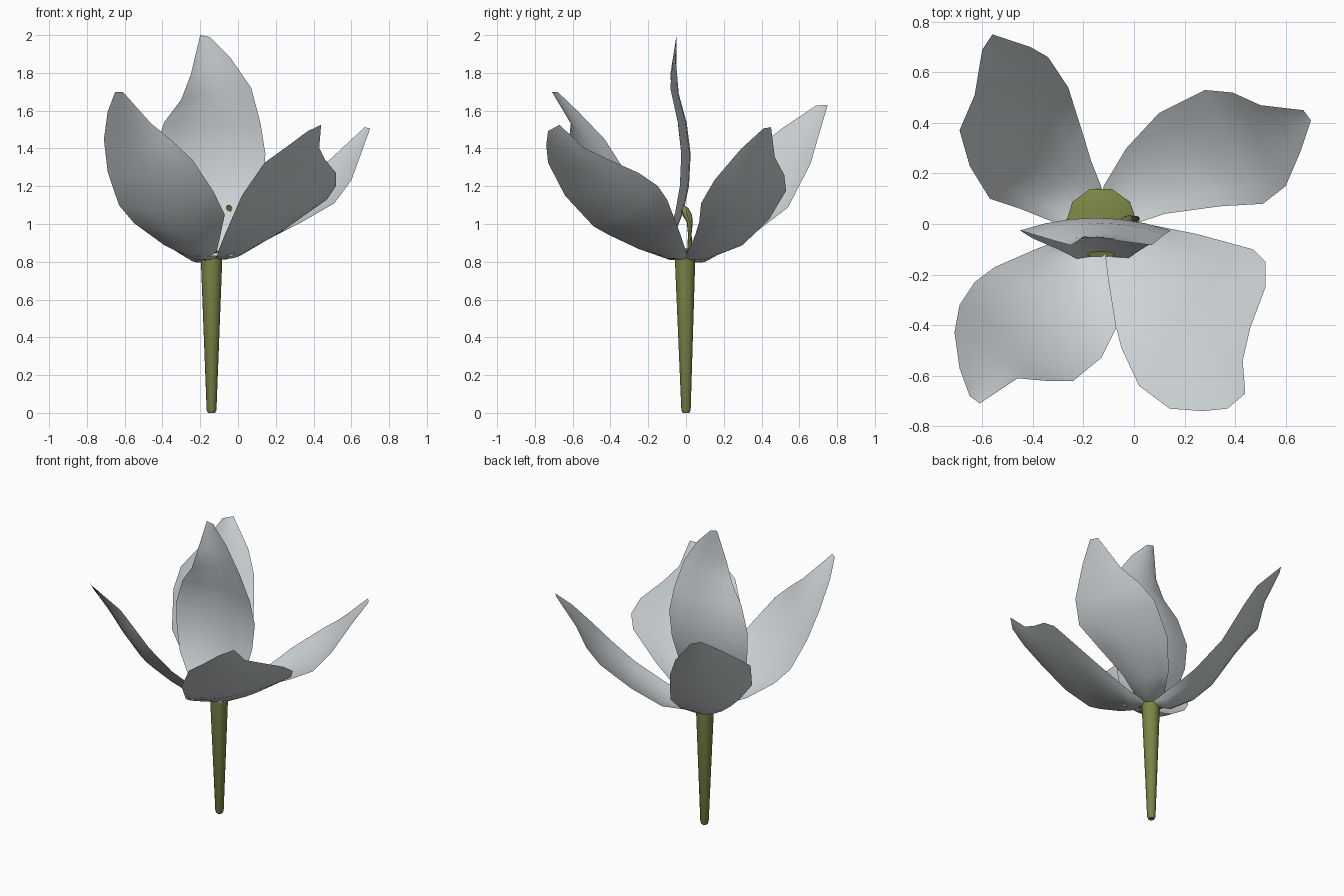
import bpy, math
from mathutils import Vector

cube = bpy.data.objects.get("Cube")
if cube:
    bpy.data.objects.remove(cube, do_unlink=True)


def material(name, colour):
    mat = bpy.data.materials.new(name)
    mat.use_nodes = True
    mat.diffuse_color = colour
    mat.node_tree.nodes["Principled BSDF"].inputs["Base Color"].default_value = colour
    return mat


white = material("petal white", (0.62, 0.66, 0.68, 1))
green = material("stem green", (0.2, 0.235, 0.06, 1))
heart = Vector((-0.12, 0, 0))


def add_mesh(name, verts, faces, mat):
    mesh = bpy.data.meshes.new(name)
    mesh.from_pydata(verts, [], faces)
    mesh.materials.append(mat)
    mesh.shade_smooth()
    obj = bpy.data.objects.new(name, mesh)
    bpy.context.collection.objects.link(obj)
    return obj


def interpolate(profile, value):
    """Piecewise linear lookup in a list of (position, result) pairs."""
    for (a, fa), (b, fb) in zip(profile, profile[1:]):
        if value <= b:
            return fa + (fb - fa) * max(0, (value - a) / (b - a))
    return profile[-1][1]


def sheet(name, left, right, hollow, across=6):
    """Span two edges with a sheet whose middle bows along the hollow vector."""
    verts, faces = [], []
    last = len(left) - 1
    for row, (start, end) in enumerate(zip(left, right)):
        depth = math.sin(math.pi * min(1, (row + 0.4) / (last + 0.4))) ** 0.7 if row < last else 0
        for col in range(across + 1):
            t = col / across
            bow = depth * (1 - (2 * t - 1) ** 2)
            verts.append(start.lerp(end, t) + hollow * bow)
    step = across + 1
    for row in range(last):
        for col in range(across):
            k = row * step + col
            faces.append((k, k + 1, k + 1 + step, k + step))
    return add_mesh(name, verts, faces, white)


def spreading_petal(name, left, right, left_rise, right_rise, sag):
    """Petal drawn in plan; each edge rises with distance toward the tip."""
    axis = (Vector((*right[-1], 0)) - heart).normalized()

    def edge(points, rise):
        flat = [Vector((x, y, 0)) for x, y in points]
        return [p + Vector((0, 0, interpolate(rise, (p - heart).dot(axis)))) for p in flat]

    sheet(name, edge(left, left_rise), edge(right, right_rise), Vector((0, 0, -sag)))


# Four spreading petals
spreading_petal(
    "front_right_petal",
    [(-.16, -.01), (-.26, -.05), (-.39, -.1), (-.55, -.17), (-.63, -.23),
     (-.69, -.32), (-.71, -.43), (-.69, -.57), (-.65, -.68)],
    [(-.11, -.03), (-.11, -.14), (-.1, -.22), (-.07, -.41), (-.13, -.53),
     (-.24, -.62), (-.35, -.62), (-.46, -.61), (-.61, -.71)],
    [(.03, .82), (.12, .83), (.24, .89), (.38, 1), (.48, 1.1),
     (.59, 1.28), (.69, 1.45), (.79, 1.59), (.86, 1.7)],
    [(.02, .82), (.1, .86), (.17, .91), (.31, 1.05), (.44, 1.17),
     (.58, 1.34), (.7, 1.54), (.86, 1.7)], .06)
spreading_petal(
    "back_right_petal",
    [(-.16, .01), (-.3, 0), (-.45, .06), (-.57, .1), (-.65, .23),
     (-.69, .37), (-.63, .51), (-.6, .69)],
    [(-.11, .03), (-.13, .15), (-.17, .25), (-.2, .35), (-.26, .54),
     (-.34, .66), (-.41, .7), (-.56, .75)],
    [(.03, .82), (.1, .86), (.22, .96), (.32, 1.11), (.47, 1.31),
     (.61, 1.4), (.7, 1.51), (.84, 1.63)],
    [(.02, .82), (.13, .84), (.34, .94), (.54, 1.09), (.68, 1.32),
     (.75, 1.46), (.87, 1.63)], .08)
spreading_petal(
    "back_left_petal",
    [(-.13, .03), (-.12, .15), (-.03, .3), (.1, .44), (.28, .53),
     (.39, .52), (.5, .47), (.67, .45)],
    [(-.09, 0), (0, 0), (.12, .04), (.34, .07), (.51, .08),
     (.6, .15), (.66, .29), (.7, .41)],
    [(0, .82), (.07, .83), (.22, .89), (.4, 1.03), (.6, 1.18),
     (.7, 1.27), (.77, 1.36), (.91, 1.515)],
    [(.03, .82), (.11, .85), (.23, .91), (.44, 1.01), (.6, 1.11),
     (.71, 1.23), (.83, 1.4), (.92, 1.51)], .04)
spreading_petal(
    "front_left_petal",
    [(-.12, -.03), (-.11, -.14), (-.1, -.25), (-.07, -.41), (-.05, -.49),
     (.02, -.64), (.14, -.73), (.27, -.74), (.37, -.73)],
    [(-.09, 0), (.05, 0), (.25, -.04), (.47, -.1), (.52, -.15),
     (.52, -.25), (.46, -.41), (.43, -.54), (.44, -.67)],
    [(.02, .82), (.12, .83), (.21, .87), (.36, .95), (.44, 1),
     (.6, 1.17), (.74, 1.34), (.83, 1.43), (.88, 1.5)],
    [(.02, .82), (.1, .85), (.25, .96), (.43, 1.1), (.5, 1.18), (.58, 1.25),
     (.67, 1.33), (.76, 1.395), (.87, 1.525)], .04)

# Upright petal, drawn in elevation with a gentle backward and forward sway
sway = [(.83, -.14), (.92, -.1), (1.1, -.045), (1.3, -.02),
        (1.5, -.035), (1.75, -.09), (2, -.05)]


def upright(points):
    return [Vector((x, interpolate(sway, z), z)) for x, z in points]


sheet(
    "upright_petal",
    upright([(-.22, .83), (-.3, .92), (-.4, 1.06), (-.44, 1.2), (-.45, 1.37),
             (-.39, 1.54), (-.3, 1.66), (-.25, 1.79), (-.2, 2)]),
    upright([(-.03, .83), (.03, .92), (.1, 1.06), (.13, 1.2), (.145, 1.37),
             (.12, 1.53), (.07, 1.72), (-.04, 1.88), (-.15, 1.99)]),
    Vector((0, .05, 0)))


def turned(name, rings, sides=10):
    """Closed round part from (centre x, centre y, radius, height) rings."""
    verts, faces = [], []
    for x, y, radius, z in rings:
        for k in range(sides):
            a = math.tau * k / sides
            verts.append((x + radius * math.cos(a), y + radius * math.sin(a), z))
    for r in range(len(rings) - 1):
        for k in range(sides):
            n = (k + 1) % sides
            faces.append((r * sides + k, r * sides + n,
                          (r + 1) * sides + n, (r + 1) * sides + k))
    faces.append(tuple(reversed(range(sides))))
    faces.append(tuple(range(len(verts) - sides, len(verts))))
    obj = add_mesh(name, verts, faces, green)
    bpy.context.view_layer.objects.active = obj
    obj.select_set(True)
    bpy.ops.object.shade_smooth_by_angle(angle=math.radians(40))
    obj.select_set(False)


# Stem, the cushion inside the bloom and the small bent bud standing on it
turned("stem", [(-.14, 0, .019, 0), (-.14, 0, .026, .015), (-.14, -.005, .057, .82)])
turned("cushion", [(-.13, 0, .05, .82), (-.13, .005, .14, .85), (-.13, .005, .09, .87)])
turned("bud", [(.01, .02, .012, .86), (0, .02, .01, .95), (-.02, .02, .016, 1.01),
               (-.03, .005, .026, 1.05), (-.045, -.008, .02, 1.085), (-.05, -.02, .006, 1.1)], 8)
